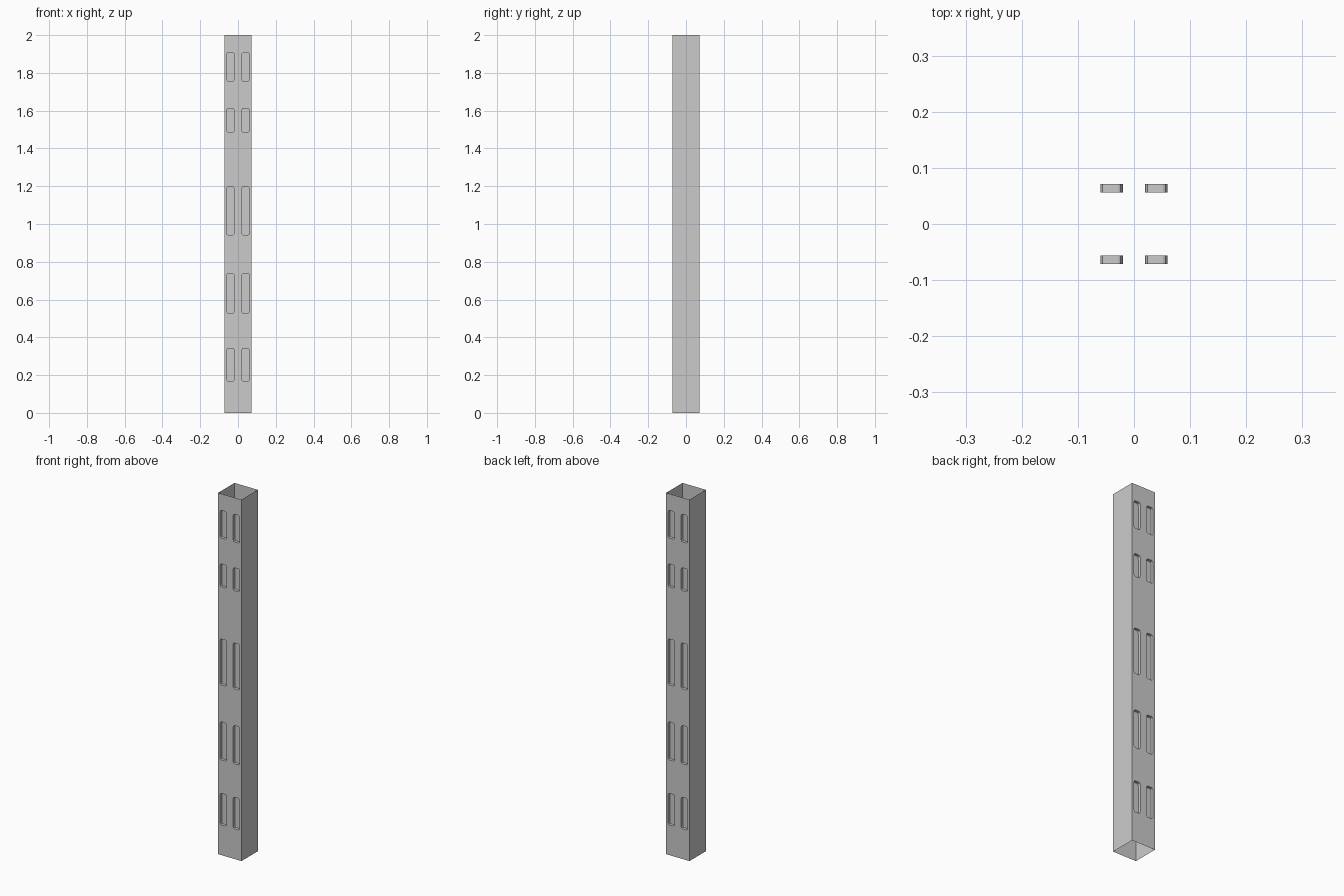
import bpy, bmesh, math
from mathutils import Matrix

if "Cube" in bpy.data.objects:
    bpy.data.objects.remove(bpy.data.objects["Cube"])

HALF, HEIGHT, DEPTH = 0.0715, 2.0, 0.0155
SLOT_X = (-0.04, 0.04)
SLOT_HALF_WIDTH = 0.02
SLOT_Z = [(0.167, 0.341), (0.527, 0.738), (0.942, 1.196), (1.485, 1.612), (1.755, 1.908)]


def slot_outline(cx, z0, z1, rx=0.008, rz=0.015, steps=3):
    """Rounded rectangle outline in x, z."""
    w, cz, h = SLOT_HALF_WIDTH, (z0 + z1) / 2, (z1 - z0) / 2
    pts = []
    for q, (sx, sz) in enumerate(((1, 1), (-1, 1), (-1, -1), (1, -1))):
        for i in range(steps + 1):
            a = math.radians(90 * (q + i / steps))
            pts.append((cx + sx * (w - rx) + rx * math.cos(a),
                        cz + sz * (h - rz) + rz * math.sin(a)))
    return pts


def add_loop(bm, pts, y):
    verts = [bm.verts.new((x, y, z)) for x, z in pts]
    edges = [bm.edges.new((verts[i - 1], verts[i])) for i in range(len(verts))]
    return verts, edges


def make_object(name, bm):
    mesh = bpy.data.meshes.new(name)
    bm.to_mesh(mesh)
    bm.free()
    obj = bpy.data.objects.new(name, mesh)
    bpy.context.collection.objects.link(obj)


def slotted_panel(name, angle):
    bm = bmesh.new()
    # wall sheet with slot openings
    edges = add_loop(bm, [(-HALF, 0), (HALF, 0), (HALF, HEIGHT), (-HALF, HEIGHT)], -HALF)[1]
    slots = []
    for z0, z1 in SLOT_Z:
        for cx in SLOT_X:
            pts = slot_outline(cx, z0, z1)
            verts, hole = add_loop(bm, pts, -HALF)
            slots.append((pts, verts))
            edges += hole
    bmesh.ops.triangle_fill(bm, edges=edges, use_beauty=True, normal=(0, -1, 0))
    bmesh.ops.dissolve_limit(bm, angle_limit=0.01, verts=bm.verts[:], edges=bm.edges[:])
    # recessed pockets
    for pts, outer in slots:
        inner = [bm.verts.new((x, -HALF + DEPTH, z)) for x, z in pts]
        bm.faces.new(inner)
        for i in range(len(pts)):
            bm.faces.new((outer[i - 1], outer[i], inner[i], inner[i - 1]))
    bmesh.ops.recalc_face_normals(bm, faces=bm.faces[:])
    bm.faces.ensure_lookup_table()
    if max(bm.faces, key=lambda f: f.calc_area()).normal.y > 0:
        bmesh.ops.reverse_faces(bm, faces=bm.faces[:])
    bm.transform(Matrix.Rotation(angle, 4, 'Z'))
    make_object(name, bm)


slotted_panel("front_panel", 0)
slotted_panel("back_panel", math.pi)

# plain side walls, open at top and bottom
for name, s in (("right_wall", 1), ("left_wall", -1)):
    bm = bmesh.new()
    bm.faces.new([bm.verts.new((s * HALF, s * y, z)) for y, z in
                  ((-HALF, 0), (HALF, 0), (HALF, HEIGHT), (-HALF, HEIGHT))])
    make_object(name, bm)
